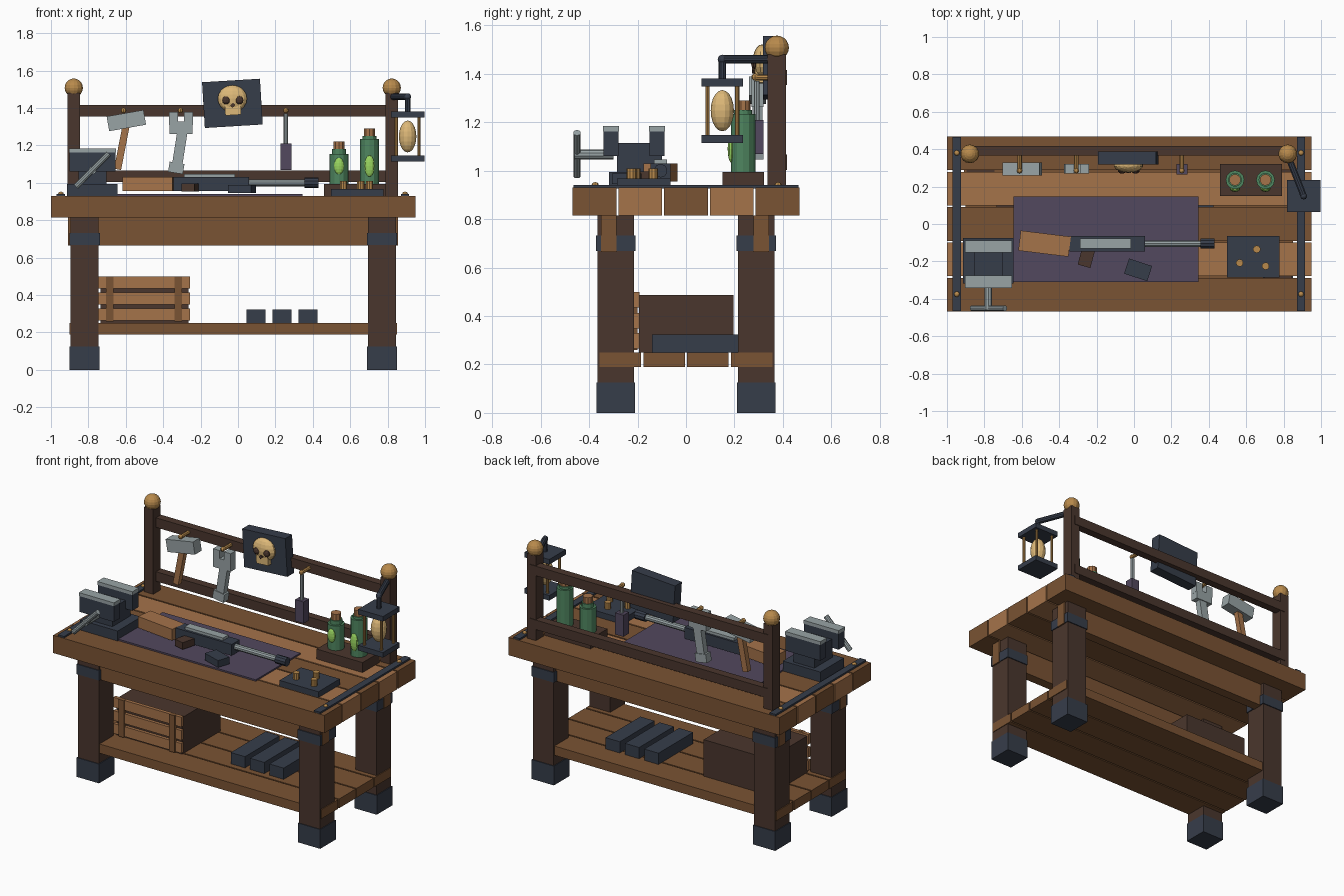
import bpy
from math import radians, pi
from mathutils import Vector, Matrix

cube = bpy.data.objects.get("Cube")
if cube:
    bpy.data.objects.remove(cube, do_unlink=True)


def material(name, hexcode):
    rgb = [int(hexcode[i:i + 2], 16) / 255 for i in (0, 2, 4)]
    lin = [c / 12.92 if c < 0.04 else ((c + 0.055) / 1.055) ** 2.4 for c in rgb]
    m = bpy.data.materials.new(name)
    m.use_nodes = True
    m.diffuse_color = (*lin, 1)
    m.node_tree.nodes["Principled BSDF"].inputs["Base Color"].default_value = (*lin, 1)
    return m


LIGHT = material("light wood", "A5734A")
WOOD = material("mid wood", "7A5333")
DARK = material("dark wood", "4A362D")
IRON = material("dark iron", "363D4A")
STEEL = material("steel", "98A3A5")
BRASS = material("brass", "B88A4C")
GOLD = material("pale gold", "DDB878")
GREEN = material("green glass", "4F8660")
LIME = material("bright green", "98D45F")
PURPLE = material("purple cloth", "52485E")


def finish(name, mat):
    o = bpy.context.object
    o.name = name
    o.data.materials.append(mat)
    return o


def block(name, mat, center, size, rot=(0, 0, 0)):
    """Box from centre, size and rotation in degrees."""
    bpy.ops.mesh.primitive_cube_add(size=1, location=center)
    o = finish(name, mat)
    o.data.transform(Matrix.Diagonal((*size, 1)))
    o.rotation_euler = [radians(a) for a in rot]
    return o


def span(name, mat, x, y, z):
    """Box from its extents on each axis."""
    lo, hi = Vector((x[0], y[0], z[0])), Vector((x[1], y[1], z[1]))
    return block(name, mat, (lo + hi) / 2, hi - lo)


def rod(name, mat, a, b, r, sides=10):
    """Cylinder between two points."""
    a, b = Vector(a), Vector(b)
    bpy.ops.mesh.primitive_cylinder_add(vertices=sides, radius=r, depth=(b - a).length,
                                        location=(a + b) / 2)
    o = finish(name, mat)
    o.rotation_euler = (b - a).to_track_quat("Z", "Y").to_euler()
    return o


def ball(name, mat, center, radii, seg=14, rings=10):
    bpy.ops.mesh.primitive_uv_sphere_add(segments=seg, ring_count=rings, radius=1, location=center)
    o = finish(name, mat)
    o.data.transform(Matrix.Diagonal((*radii, 1)))
    return o


MID = -0.025  # centre of the bench along x

# Table top planks
for i in range(5):
    y = (i - 2) * 0.189
    span("top_plank", LIGHT if i % 2 else WOOD, (-1, 0.948), (y - 0.09, y + 0.09), (0.815, 0.93))

# Shelf planks
for i in range(4):
    y = (i - 1.5) * 0.181
    span("shelf_plank", WOOD, (-0.9, 0.85), (y - 0.086, y + 0.086), (0.19, 0.25))

for sx in (-1, 1):
    x = MID + sx * 0.795
    # Legs with iron feet and bands
    for y in (-0.29, 0.29):
        block("leg", DARK, (x, y, 0.41), (0.15, 0.15, 0.81))
        block("foot_cap", IRON, (x, y, 0.0625), (0.16, 0.16, 0.125))
        block("leg_band", IRON, (x, y, 0.7), (0.162, 0.162, 0.065))
    # Straps and rivets across the top
    x = MID - 0.002 + sx * 0.92
    block("top_strap", IRON, (x, 0, 0.934), (0.045, 0.93, 0.014))
    for y in (-0.375, 0.38):
        ball("rivet", BRASS, (x, y, 0.941), (0.015, 0.015, 0.012), 8, 6)
    # Rear posts with round finials
    x = -0.028 + sx * 0.85
    span("rear_post", DARK, (x - 0.033, x + 0.033), (0.337, 0.413), (0.93, 1.48))
    ball("finial", BRASS, (x, 0.375, 1.508), (0.05, 0.05, 0.05))

# Aprons and back rails
for y in (-0.32, 0.31):
    span("apron", WOOD, (-0.908, 0.855), (y - 0.032, y + 0.032), (0.665, 0.815))
for z in (1.385, 1.035):
    span("back_rail", DARK, (-0.88, 0.83), (0.365, 0.417), (z - 0.031, z + 0.031))

# Crate on the shelf
span("crate_body", DARK, (-0.735, -0.265), (-0.195, 0.197), (0.25, 0.487))
for z in (0.297, 0.381, 0.467):
    span("crate_slat", LIGHT, (-0.745, -0.257), (-0.215, -0.192), (z - 0.032, z + 0.032))
for x in (-0.685, -0.32):
    span("crate_batten", WOOD, (x - 0.02, x + 0.02), (-0.222, -0.2), (0.26, 0.5))

# Metal ingots
for i in range(3):
    x = 0.097 + i * 0.139
    span("ingot", IRON, (x - 0.051, x + 0.051), (-0.14, 0.217), (0.25, 0.323))

# Skull sign
TILT = (0, -3.5, 0)
block("sign_plate", IRON, (-0.03, 0.352, 1.425), (0.31, 0.07, 0.245), TILT)
ball("skull", GOLD, (-0.03, 0.315, 1.45), (0.08, 0.04, 0.072))
block("skull_jaw", GOLD, (-0.027, 0.305, 1.39), (0.085, 0.04, 0.055), TILT)
for x in (-0.064, 0.008):
    ball("skull_eye", DARK, (x, 0.283, 1.442), (0.022, 0.014, 0.022), 10, 6)
block("skull_nose", DARK, (-0.028, 0.279, 1.415), (0.016, 0.014, 0.02), (0, 45, 0))

# Pegs on the upper rail
for x in (-0.612, -0.308, 0.256):
    rod("peg", BRASS, (x, 0.37, 1.385), (x, 0.285, 1.385), 0.012, 8)
    ball("peg_knob", BRASS, (x, 0.285, 1.387), (0.015, 0.015, 0.015), 8, 6)

# Hammer
block("hammer_head", STEEL, (-0.597, 0.295, 1.333), (0.2, 0.07, 0.08), (0, -10, 0))
block("hammer_handle", LIGHT, (-0.62, 0.295, 1.195), (0.038, 0.035, 0.25), (0, 11, 0))

# Wrench
block("wrench_head", STEEL, (-0.305, 0.295, 1.295), (0.125, 0.05, 0.065))
for x in (-0.345, -0.265):
    block("wrench_jaw", STEEL, (x, 0.295, 1.345), (0.047, 0.05, 0.07))
block("wrench_shaft", STEEL, (-0.312, 0.295, 1.18), (0.055, 0.04, 0.22), (0, 9, 0))
block("wrench_end", STEEL, (-0.33, 0.295, 1.08), (0.08, 0.05, 0.055), (0, 9, 0))

# Screwdriver
rod("screwdriver_shaft", STEEL, (0.256, 0.292, 1.2), (0.256, 0.292, 1.37), 0.012, 8)
block("screwdriver_handle", PURPLE, (0.256, 0.292, 1.14), (0.06, 0.055, 0.14))

# Lantern hanging from the post
LX, LY = 0.907, 0.15
rod("lantern_arm", IRON, (0.825, 0.36, 1.46), (LX, LY, 1.46), 0.018)
ball("lantern_elbow", IRON, (LX, LY, 1.46), (0.019, 0.019, 0.019), 10, 6)
rod("lantern_hanger", IRON, (LX, LY, 1.46), (LX, LY, 1.37), 0.015)
for z in (1.365, 1.131):
    block("lantern_plate", IRON, (LX, LY, z), (0.178, 0.17, 0.033))
for dx in (-0.061, 0.061):
    for dy in (-0.061, 0.061):
        rod("lantern_rod", BRASS, (LX + dx, LY + dy, 1.13), (LX + dx, LY + dy, 1.365), 0.009, 8)
ball("lantern_globe", GOLD, (LX, LY, 1.248), (0.048, 0.048, 0.085))

# Bottles on a wooden stand
span("bottle_stand", DARK, (0.46, 0.79), (0.15, 0.322), (0.93, 0.995))
for x, top, cork, glow in ((0.54, 1.155, 1.222, 0.045), (0.703, 1.235, 1.29, 0.058)):
    y = 0.236
    rod("bottle", GREEN, (x, y, 0.995), (x, y, top), 0.05, 12)
    rod("bottle_neck", GREEN, (x, y, top), (x, y, cork - 0.04), 0.037, 12)
    rod("cork", LIGHT, (x, y, cork - 0.045), (x, y, cork), 0.031, 10)
    ball("bottle_glow", LIME, (x, y - 0.048, 1.09), (0.027, 0.016, glow), 12, 8)

# Tray of brass cartridges
span("parts_tray", IRON, (0.498, 0.777), (-0.285, -0.065), (0.93, 0.968))
for x, y in ((0.565, -0.208), (0.656, -0.135), (0.704, -0.225)):
    rod("brass_part", BRASS, (x, y, 0.968), (x, y, 1.01), 0.02, 10)

# Cloth mat and the long gun on it
span("work_mat", PURPLE, (-0.645, 0.345), (-0.31, 0.148), (0.93, 0.94))
block("gun_stock", LIGHT, (-0.478, -0.105, 0.993), (0.27, 0.108, 0.074), (0, 0, -7))
span("gun_body", IRON, (-0.345, 0.058), (-0.147, -0.065), (0.957, 1.03))
span("gun_top_plate", STEEL, (-0.29, -0.015), (-0.132, -0.078), (1.03, 1.047))
rod("gun_barrel", STEEL, (0.05, -0.105, 1), (0.36, -0.105, 1), 0.019)
rod("gun_muzzle", IRON, (0.355, -0.105, 1), (0.43, -0.105, 1), 0.028)
block("gun_grip", DARK, (-0.255, -0.18, 0.975), (0.07, 0.095, 0.045), (0, 0, -15))
block("gun_magazine", IRON, (0.022, -0.245, 0.967), (0.13, 0.085, 0.045), (0, 0, -18))

# Vise at the left end of the bench top
VX = -0.778
span("vise_base", IRON, (VX - 0.135, VX + 0.135), (-0.317, -0.075), (0.93, 0.995))
span("vise_body", IRON, (VX - 0.075, VX + 0.075), (-0.285, -0.1), (0.99, 1.115))
for y in (-0.309, -0.12):
    span("vise_jaw", IRON, (VX - 0.124, VX + 0.124), (y - 0.031, y + 0.031), (1.06, 1.165))
    span("vise_jaw_cap", STEEL, (VX - 0.126, VX + 0.126), (y - 0.033, y + 0.033), (1.163, 1.185))
rod("vise_screw", STEEL, (VX, -0.46, 1.067), (VX, -0.3, 1.067), 0.021)
rod("vise_handle", STEEL, (VX - 0.088, -0.45, 0.98), (VX + 0.088, -0.45, 1.157), 0.016)
